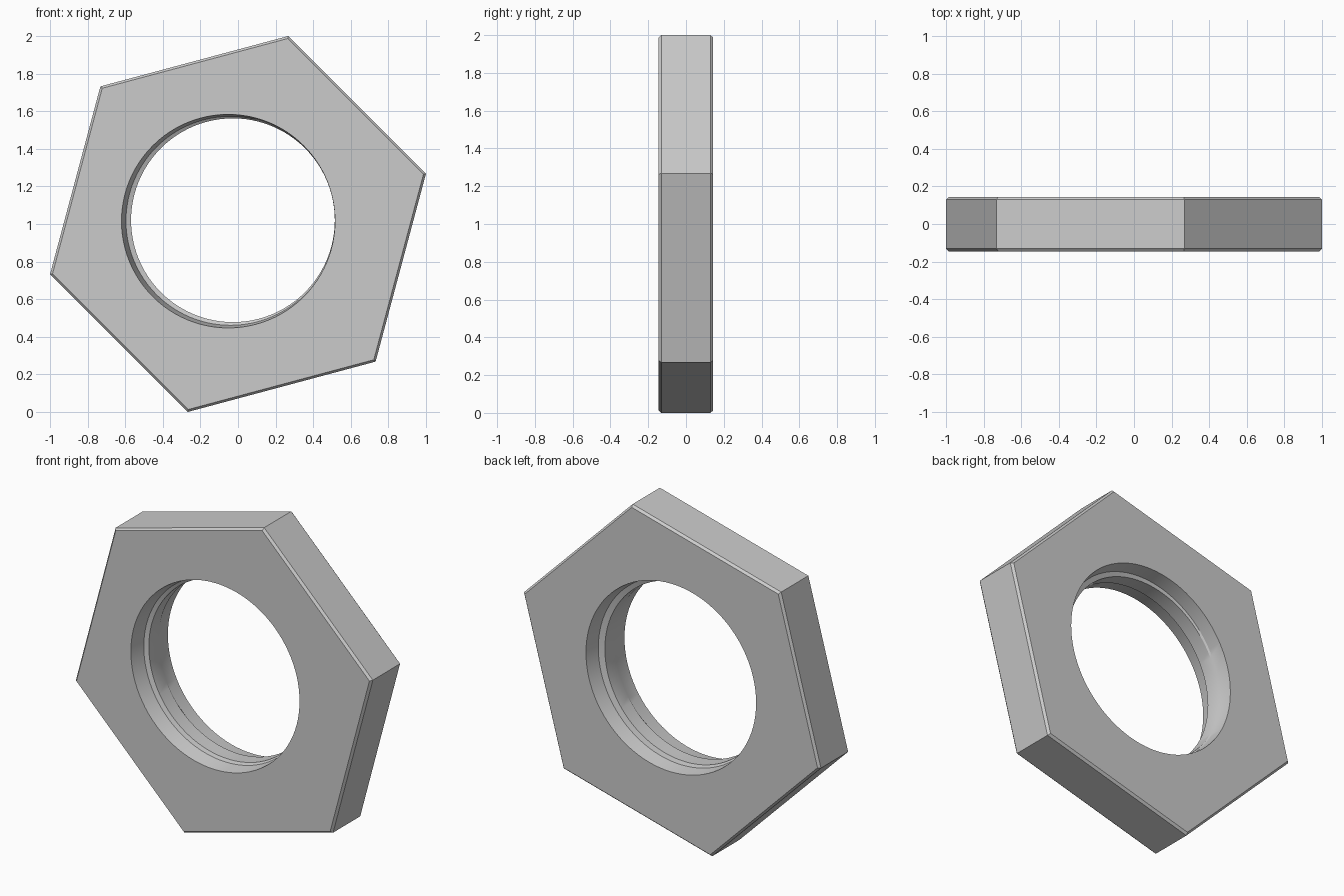
import bpy
import bmesh
from math import sin, cos, radians, pi

cube = bpy.data.objects.get("Cube")
if cube:
    bpy.data.objects.remove(cube, do_unlink=True)

SEGMENTS = 96
TURN = radians(15)
ANGLES = [TURN + 2 * pi * i / SEGMENTS for i in range(SEGMENTS)]


def hexagon(y, radius):
    """Hexagonal outline at depth y, sampled evenly by angle."""
    points = []
    for a in ANGLES:
        side = (a - TURN + 1e-9) % (pi / 3) - pi / 6
        r = radius * cos(pi / 6) / cos(side)
        points.append((r * cos(a), y, 1 + r * sin(a)))
    return points


def circle(y, x, z, radius):
    """Circular section of the bore at depth y."""
    return [(x + radius * cos(a), y, z + radius * sin(a)) for a in ANGLES]


# Sections in order: outside front to back, then the bore back to front
FRONT, BACK, CHAMFER, R = -0.145, 0.144, 0.014, 1.0353
sections = [
    hexagon(FRONT, R - CHAMFER),
    hexagon(FRONT + CHAMFER, R),
    hexagon(BACK - CHAMFER, R),
    hexagon(BACK, R - CHAMFER),
    circle(BACK, 0.0, 1.02, 0.573),
    circle(0.055, -0.01, 1.02, 0.562),
    circle(0.045, -0.027, 1.02, 0.542),
    circle(-0.045, -0.027, 1.02, 0.542),
    circle(-0.055, -0.04, 1.017, 0.556),
    circle(FRONT, -0.052, 1.015, 0.568),
]

bm = bmesh.new()
rings = [[bm.verts.new(p) for p in s] for s in sections]
for k, ring in enumerate(rings):
    following = rings[(k + 1) % len(rings)]
    for i in range(SEGMENTS):
        j = (i + 1) % SEGMENTS
        bm.faces.new((ring[i], ring[j], following[j], following[i]))
bmesh.ops.recalc_face_normals(bm, faces=bm.faces[:])
mesh = bpy.data.meshes.new("hex_nut")
bm.to_mesh(mesh)
bm.free()

# Plain grey metal
metal = bpy.data.materials.new("grey_metal")
metal.use_nodes = True
grey = (0.6, 0.6, 0.6, 1)
metal.diffuse_color = grey
metal.node_tree.nodes["Principled BSDF"].inputs["Base Color"].default_value = grey
mesh.materials.append(metal)

nut = bpy.data.objects.new("hex_nut", mesh)
bpy.context.collection.objects.link(nut)
bpy.ops.object.select_all(action="DESELECT")
nut.select_set(True)
bpy.context.view_layer.objects.active = nut
bpy.ops.object.shade_smooth_by_angle(angle=radians(25))
